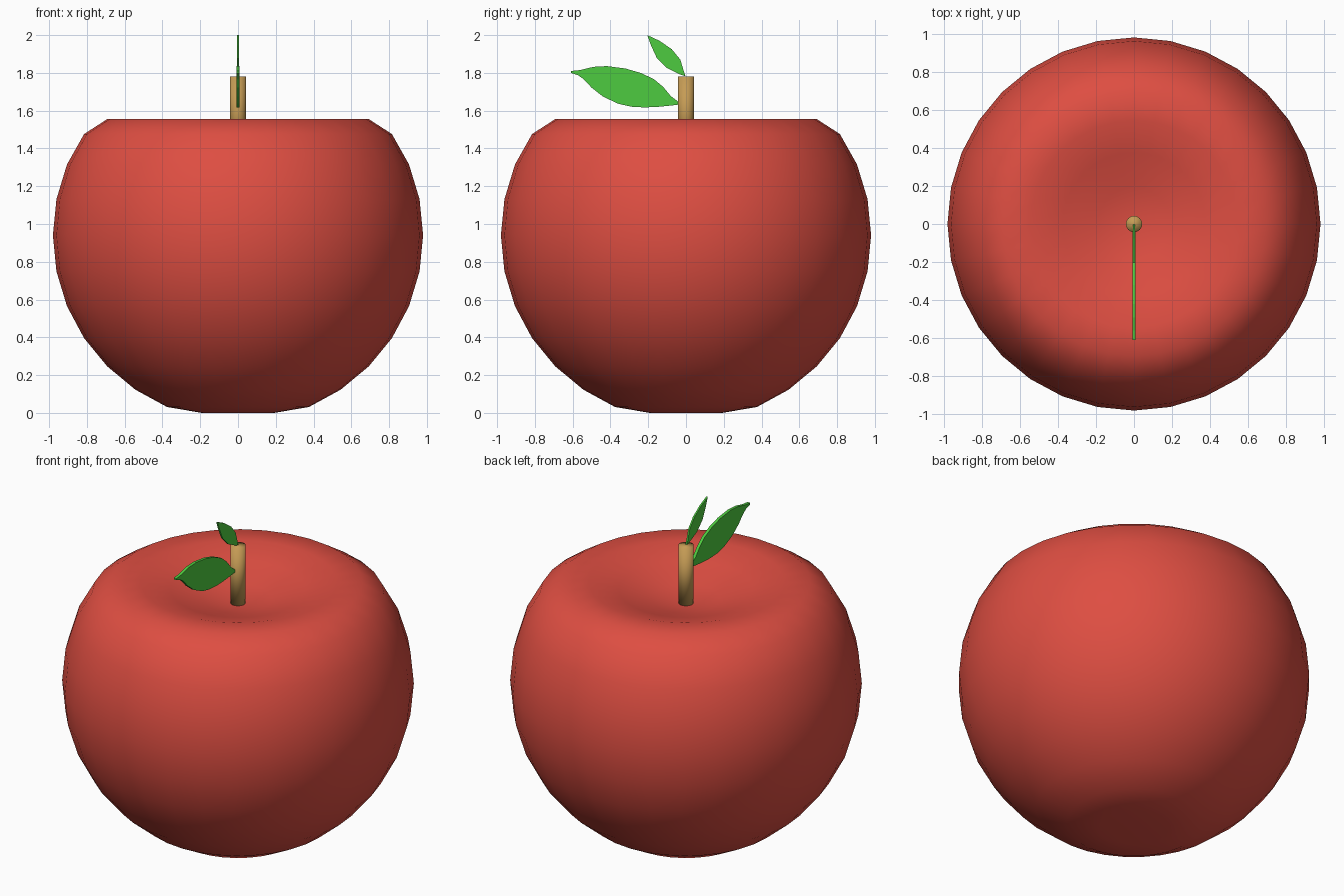
import bpy, bmesh, math

if "Cube" in bpy.data.objects:
    bpy.data.objects.remove(bpy.data.objects["Cube"])


def finish(bm, name, color, smooth=True):
    bmesh.ops.recalc_face_normals(bm, faces=bm.faces)
    for f in bm.faces:
        f.smooth = smooth
    me = bpy.data.meshes.new(name)
    bm.to_mesh(me)
    bm.free()
    ob = bpy.data.objects.new(name, me)
    bpy.context.collection.objects.link(ob)
    mat = bpy.data.materials.new(name + "_color")
    mat.diffuse_color = (*color, 1)
    mat.use_nodes = True
    mat.node_tree.nodes["Principled BSDF"].inputs["Base Color"].default_value = mat.diffuse_color
    me.materials.append(mat)
    return ob


def falloff(d, radius):
    t = max(0.0, 1 - d / radius)
    return 3 * t * t - 2 * t ** 3


# Apple body: sphere with a soft dip pressed into each pole
R, CZ = 0.98, 0.94
bm = bmesh.new()
bmesh.ops.create_uvsphere(bm, u_segments=32, v_segments=16, radius=R)
for v in bm.verts:
    r, z = math.hypot(v.co.x, v.co.y), v.co.z
    v.co.z += CZ - 0.5 * falloff(math.hypot(r, R - z), 1.0)
    v.co.z += 0.06 * falloff(math.hypot(r, R + z), 0.35)
low = min(v.co.z for v in bm.verts)
for v in bm.verts:
    if v.co.z < 0.2:
        v.co.z -= low * (1 - v.co.z / 0.2)
finish(bm, "apple_body", (0.73, 0.076, 0.054))

# Stem
bm = bmesh.new()
bmesh.ops.create_cone(bm, cap_ends=True, segments=32, radius1=0.043,
                      radius2=0.043, depth=0.37)
bmesh.ops.translate(bm, verts=bm.verts, vec=(0, 0, 1.595))
finish(bm, "stem", (0.56, 0.33, 0.09))


# Leaves: flat outlines in the YZ plane, extruded along X
def leaf(name, outline, half):
    bm = bmesh.new()
    face = bm.faces.new([bm.verts.new((-half, y, z)) for y, z in outline])
    ext = bmesh.ops.extrude_face_region(bm, geom=[face], use_keep_orig=True)
    bmesh.ops.translate(bm, vec=(2 * half, 0, 0), verts=[
        g for g in ext["geom"] if isinstance(g, bmesh.types.BMVert)])
    finish(bm, name, (0.076, 0.6, 0.05), smooth=False)


leaf("large_leaf", [
    (-0.61, 1.81), (-0.56, 1.815), (-0.49, 1.832), (-0.42, 1.836),
    (-0.32, 1.823), (-0.24, 1.80), (-0.17, 1.767), (-0.12, 1.725),
    (-0.08, 1.677), (-0.035, 1.643), (-0.04, 1.632), (-0.08, 1.627),
    (-0.15, 1.62), (-0.22, 1.617), (-0.29, 1.621), (-0.36, 1.637),
    (-0.44, 1.675), (-0.50, 1.722), (-0.54, 1.765), (-0.57, 1.787),
    (-0.61, 1.80)], 0.009)
leaf("small_leaf", [
    (-0.205, 2.0), (-0.14, 1.97), (-0.075, 1.925), (-0.03, 1.87),
    (-0.015, 1.82), (-0.003, 1.782), (-0.04, 1.795), (-0.10, 1.825),
    (-0.155, 1.88), (-0.185, 1.945)], 0.005)
